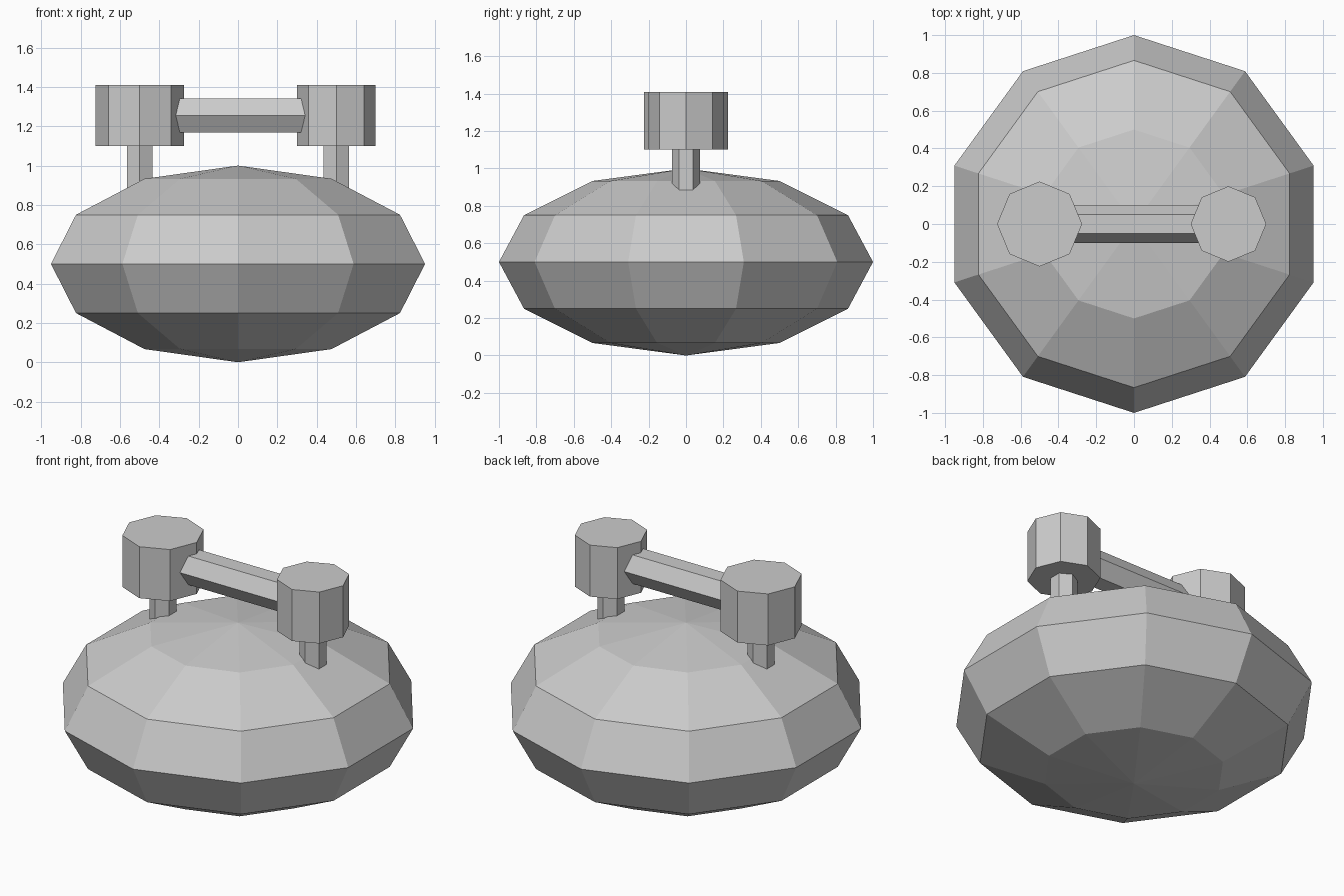
import bpy, bmesh, math
from mathutils import Matrix

cube = bpy.data.objects.get("Cube")
if cube:
    bpy.data.objects.remove(cube, do_unlink=True)

grey = bpy.data.materials.new("plain grey")
grey.use_nodes = True
colour = (0.6, 0.6, 0.6, 1)
grey.diffuse_color = colour
grey.node_tree.nodes["Principled BSDF"].inputs["Base Color"].default_value = colour


def add_object(name, bm):
    bmesh.ops.recalc_face_normals(bm, faces=bm.faces)
    mesh = bpy.data.meshes.new(name)
    bm.to_mesh(mesh)
    bm.free()
    mesh.materials.append(grey)
    obj = bpy.data.objects.new(name, mesh)
    bpy.context.collection.objects.link(obj)
    return obj


def prism(name, sides, radius, low, high, x=0.0, turn=0.0, along_x=False):
    """Flat-sided cylinder with a corner on the +x axis before turning."""
    bm = bmesh.new()
    rings = [[bm.verts.new((radius * math.cos(turn + math.tau * i / sides),
                            radius * math.sin(turn + math.tau * i / sides), z))
              for i in range(sides)] for z in (low, high)]
    for ring in rings:
        bm.faces.new(ring)
    for i in range(sides):
        j = (i + 1) % sides
        bm.faces.new((rings[0][i], rings[0][j], rings[1][j], rings[1][i]))
    if along_x:
        bm.transform(Matrix.Rotation(math.pi / 2, 4, 'Y'))
    obj = add_object(name, bm)
    obj.location.x = x
    return obj


# Squashed, faceted body with corners on the y axis
SEGMENTS, RINGS = 10, 6
bm = bmesh.new()
bottom, top = bm.verts.new((0, 0, 0)), bm.verts.new((0, 0, 1))
rings = []
for r in range(1, RINGS):
    lat = math.pi * r / RINGS
    rings.append([bm.verts.new((
        math.sin(lat) * math.sin(math.tau * s / SEGMENTS),
        math.sin(lat) * math.cos(math.tau * s / SEGMENTS),
        0.5 - 0.5 * math.cos(lat))) for s in range(SEGMENTS)])
for s in range(SEGMENTS):
    t = (s + 1) % SEGMENTS
    bm.faces.new((bottom, rings[0][s], rings[0][t]))
    bm.faces.new((top, rings[-1][s], rings[-1][t]))
    for a, b in zip(rings, rings[1:]):
        bm.faces.new((a[s], a[t], b[t], b[s]))
add_object("body", bm)

# Two posts, each carrying an eight-sided drum
for side, x, drum_radius in (("right", -0.5, 0.225), ("left", 0.5, 0.2)):
    prism(side + "_post", 6, 0.075, 0.8, 1.12, x, turn=math.pi / 6)
    prism(side + "_drum", 8, drum_radius, 1.1, 1.41, x)

# Six-sided bar joining the drums, with corners to the front and back
bar = prism("cross_bar", 6, 0.1, -0.48, 0.48, turn=math.pi / 2, along_x=True)
bar.location.z = 1.255
